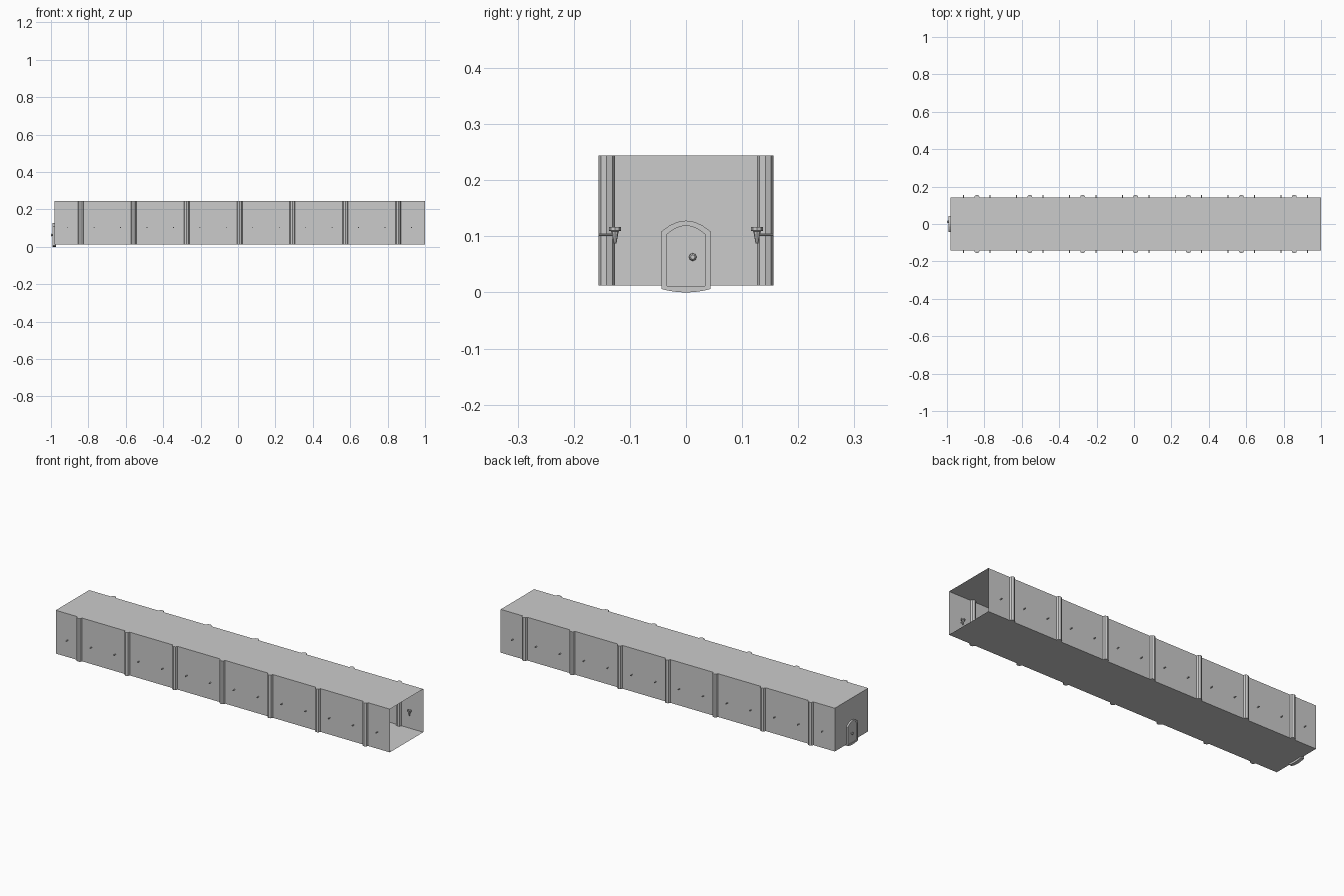
import bpy, bmesh
from math import pi, cos, sin
from mathutils import Matrix, Vector

if "Cube" in bpy.data.objects:
    bpy.data.objects.remove(bpy.data.objects["Cube"])

X0, X1, WY, Z0, Z1 = -0.982, 1.0, 0.1415, 0.0125, 0.2445


def make(name, bm, recalc=True):
    if recalc:
        bmesh.ops.recalc_face_normals(bm, faces=bm.faces)
    me = bpy.data.meshes.new(name)
    bm.to_mesh(me)
    bm.free()
    ob = bpy.data.objects.new(name, me)
    bpy.context.collection.objects.link(ob)
    return ob


def lathe(bm, profile, sides, matrix):
    """Closed solid of (radius, height) rings around local z."""
    rings = [[bm.verts.new(matrix @ Vector((r * cos(2 * pi * i / sides), r * sin(2 * pi * i / sides), h)))
              for i in range(sides)] for r, h in profile]
    for a, b in zip(rings, rings[1:]):
        for i in range(sides):
            j = (i + 1) % sides
            bm.faces.new((a[i], a[j], b[j], b[i]))
    bm.faces.new(rings[0][::-1])
    bm.faces.new(rings[-1])


def door_outline(w, bottom, sag, spring, top, n=6):
    """Arched outline in (y, z), with a slightly bowed bottom edge."""
    pts = []
    for i in range(n + 1):
        t = -1 + 2 * i / n
        pts.append((w * t, bottom - sag * (1 - t * t)))
    for i in range(n + 1):
        t = 1 - 2 * i / n
        pts.append((w * t, spring + (top - spring) * (1 - t * t)))
    return pts


# corridor shell: thin walls, open at the +x end
bm = bmesh.new()
bmesh.ops.create_cube(bm, size=1)
for v in bm.verts:
    v.co = (X1 if v.co.x > 0 else X0, WY * 2 * v.co.y, Z1 if v.co.z > 0 else Z0)
end = [f for f in bm.faces if f.normal.x > 0.9 or all(v.co.x > 0.9 for v in f.verts)]
bmesh.ops.delete(bm, geom=end, context='FACES_ONLY')
make("corridor_shell", bm, recalc=False)

# octagonal wall pillars and torches on brackets, along both walls
pillars, torches, brackets = bmesh.new(), bmesh.new(), bmesh.new()
TORCH = [(0.0025, 0.087), (0.004, 0.095), (0.0065, 0.109), (0.0105, 0.110),
         (0.0105, 0.117), (0.008, 0.117), (0.006, 0.111)]
for k in range(7):
    px = -0.84 + 0.2828 * k
    for s in (-1, 1):
        lathe(pillars, [(0.0147, Z0), (0.0147, Z1)], 8, Matrix.Translation((px, s * WY, 0)))
        for dx in (-0.0707, 0.0707):
            lathe(torches, TORCH, 8, Matrix.Translation((px + dx, s * 0.1265, 0)))
            m = Matrix.Translation((px + dx, s * 0.156, 0.103)) @ Matrix.Rotation(s * pi / 2, 4, 'X')
            lathe(brackets, [(0.0025, 0), (0.0025, 0.028)], 8, m)
make("wall_pillars", pillars)
make("torches", torches)
make("torch_brackets", brackets)

# door frame: arched ring passing through the end wall
outer = door_outline(0.0435, 0.006, 0.006, 0.109, 0.128)
inner = door_outline(0.0335, 0.0115, 0.001, 0.104, 0.119)
bm = bmesh.new()
loops = [[bm.verts.new((x, y, z)) for y, z in pts]
         for x, pts in ((X0 - 0.009, outer), (X0 + 0.009, outer), (X0 + 0.009, inner), (X0 - 0.009, inner))]
n = len(outer)
for a, b in zip(loops, loops[1:] + loops[:1]):
    for i in range(n):
        j = (i + 1) % n
        bm.faces.new((a[i], a[j], b[j], b[i]))
make("door_frame", bm)

# door panel: thinner slab inside the frame
bm = bmesh.new()
face = bm.faces.new([bm.verts.new((X0 - 0.006, y, z)) for y, z in inner])
ext = bmesh.ops.extrude_face_region(bm, geom=[face], use_keep_orig=True)
moved = [g for g in ext["geom"] if isinstance(g, bmesh.types.BMVert)]
bmesh.ops.translate(bm, verts=moved, vec=(0.012, 0, 0))
make("door_panel", bm)

# door knobs on both faces
bm = bmesh.new()
for s in (-1, 1):
    m = Matrix.Translation((X0, 0.012, 0.063)) @ Matrix.Rotation(s * pi / 2, 4, 'Y')
    lathe(bm, [(0.003, 0.005), (0.003, 0.009), (0.006, 0.011), (0.007, 0.014), (0.004, 0.018)], 8, m)
make("door_knobs", bm)
